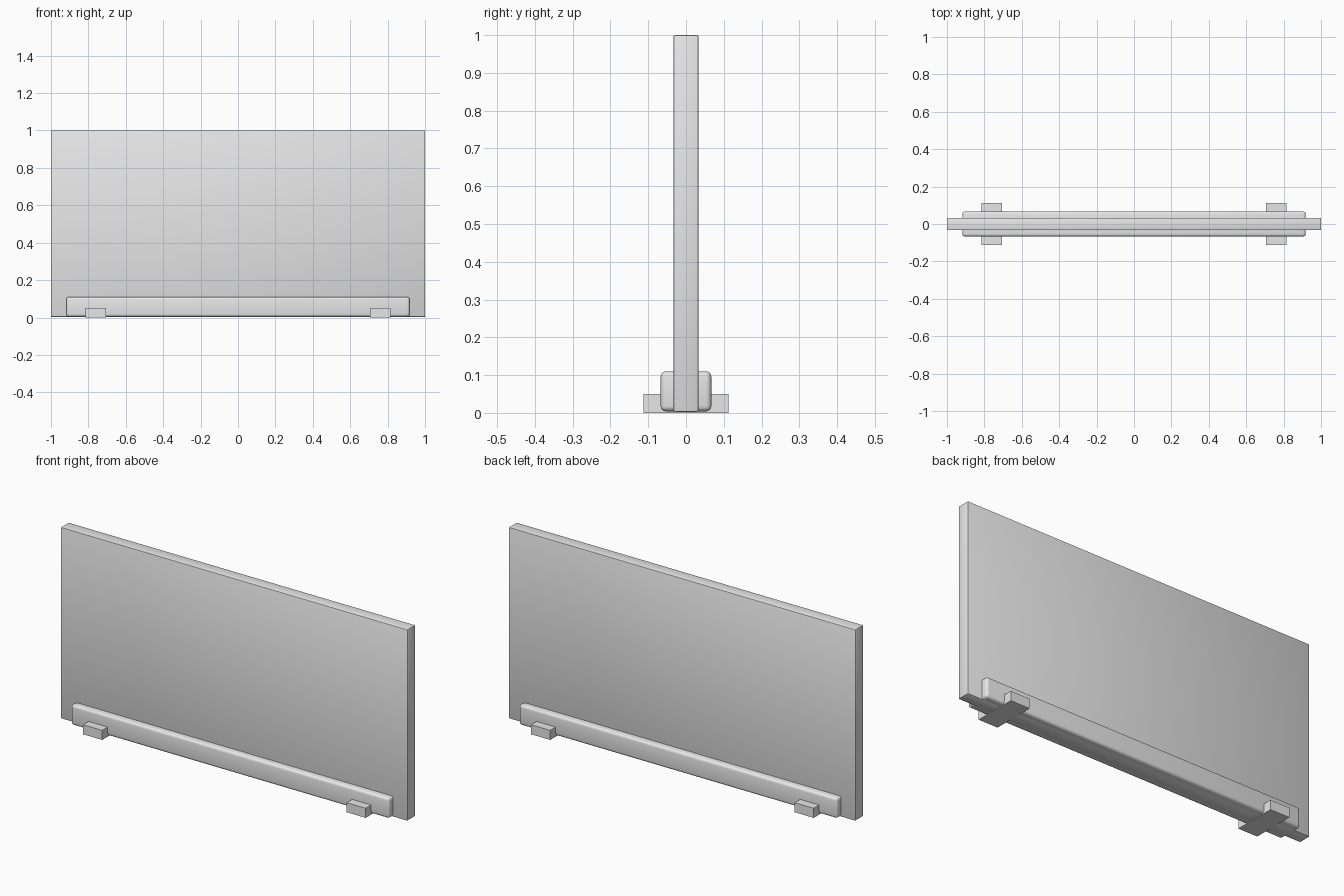
import bpy

if "Cube" in bpy.data.objects:
    bpy.data.objects.remove(bpy.data.objects["Cube"])

grey = bpy.data.materials.new("light grey")
grey.diffuse_color = (0.8, 0.8, 0.8, 1)
grey.use_nodes = True
grey.node_tree.nodes["Principled BSDF"].inputs["Base Color"].default_value = grey.diffuse_color


def block(name, x, half_width, half_depth, z0, z1, bevel=0.0, segments=3):
    """Box centred on y = 0 with optional rounded edges."""
    bpy.ops.mesh.primitive_cube_add(size=2, location=(x, 0, (z0 + z1) / 2))
    ob = bpy.context.object
    ob.name = name
    ob.scale = (half_width, half_depth, (z1 - z0) / 2)
    bpy.ops.object.transform_apply(location=False, rotation=False, scale=True)
    ob.data.materials.append(grey)
    if bevel:
        mod = ob.modifiers.new("rounded edges", "BEVEL")
        mod.width = bevel
        mod.segments = segments
        bpy.ops.object.modifier_apply(modifier=mod.name)
        bpy.ops.object.shade_smooth_by_angle()
    return ob


# Upright panel
block("panel", 0, 1.0, 0.033, 0.003, 1.0, 0.004, 2)

# Rounded rail clasping the bottom of the panel
block("base_rail", 0, 0.918, 0.067, 0.004, 0.11, 0.014, 4)

# Two cross feet
for side, x in (("left", -0.76), ("right", 0.76)):
    block(side + "_foot", x, 0.055, 0.112, 0.0, 0.05)
